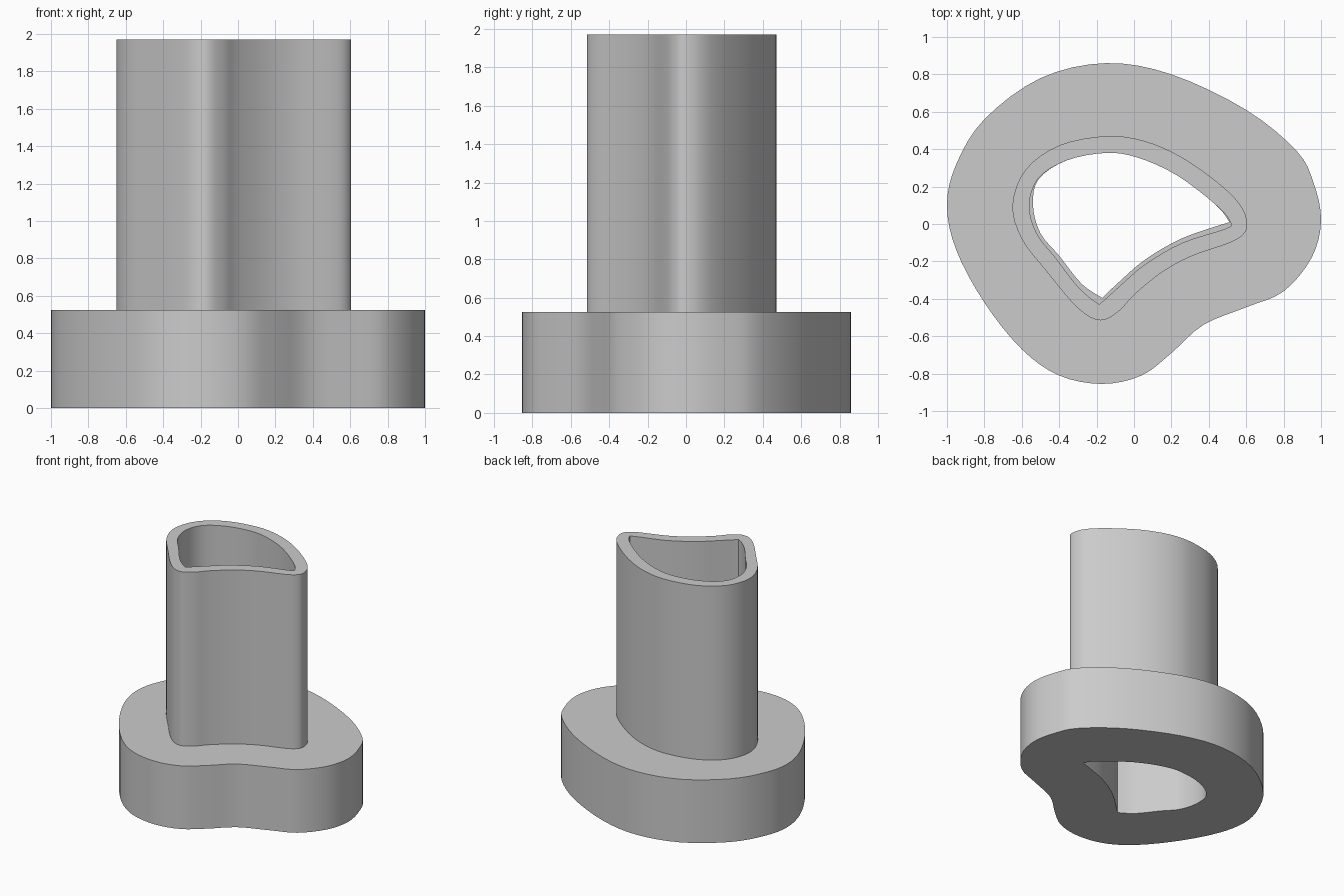
import bpy
import bmesh
from mathutils import Vector

cube = bpy.data.objects.get("Cube")
if cube:
    bpy.data.objects.remove(cube, do_unlink=True)

BASE_TOP = 0.525
TUBE_TOP = 1.97

grey = bpy.data.materials.new("light grey")
grey.use_nodes = True
grey.diffuse_color = (0.6, 0.6, 0.6, 1)
grey.node_tree.nodes["Principled BSDF"].inputs["Base Color"].default_value = grey.diffuse_color


def smooth_loop(points, steps=4):
    """Closed smooth curve through the points; a repeated point makes a sharp corner."""
    pts = [Vector(p) for p in points]
    count = len(pts)
    result = []
    for i in range(count):
        before, start, end, after = (pts[(i + k) % count] for k in (-1, 0, 1, 2))
        if (end - start).length == 0:
            continue
        tangent_in = (end - before) / 2
        tangent_out = (after - start) / 2
        for step in range(steps):
            t = step / steps
            result.append(start * (2 * t**3 - 3 * t**2 + 1)
                          + tangent_in * (t**3 - 2 * t**2 + t)
                          + end * (3 * t**2 - 2 * t**3)
                          + tangent_out * (t**3 - t**2))
    return result


def hollow_prism(name, outline, opening, bottom, top):
    """Upright wall between an outer outline and an opening."""
    bm = bmesh.new()
    rim_edges = []
    for loop in (smooth_loop(outline), smooth_loop(opening)):
        verts = [bm.verts.new((p.x, p.y, bottom)) for p in loop]
        for a, b in zip(verts, verts[1:] + verts[:1]):
            rim_edges.append(bm.edges.new((a, b)))
    # Flat ring, then pulled up into a solid
    bmesh.ops.triangle_fill(bm, use_beauty=True, edges=rim_edges, normal=(0, 0, 1))
    pulled = bmesh.ops.extrude_face_region(bm, geom=bm.faces[:], use_keep_orig=True)
    raised = [g for g in pulled["geom"] if isinstance(g, bmesh.types.BMVert)]
    bmesh.ops.translate(bm, verts=raised, vec=(0, 0, top - bottom))
    bmesh.ops.recalc_face_normals(bm, faces=bm.faces[:])

    mesh = bpy.data.meshes.new(name)
    bm.to_mesh(mesh)
    bm.free()
    mesh.materials.append(grey)
    obj = bpy.data.objects.new(name, mesh)
    bpy.context.collection.objects.link(obj)
    bpy.ops.object.select_all(action="DESELECT")
    obj.select_set(True)
    bpy.context.view_layer.objects.active = obj
    bpy.ops.object.shade_smooth_by_angle(angle=0.6)
    return obj


# Wide foot outline, running anticlockwise from the back
base_outline = [
    (-0.15, 0.86), (-0.5, 0.78), (-0.8, 0.56), (-0.95, 0.32), (-1.0, 0.1),
    (-0.95, -0.14), (-0.8, -0.42), (-0.6, -0.67), (-0.4, -0.81), (-0.17, -0.855),
    (0.04, -0.81), (0.2, -0.69), (0.37, -0.54), (0.6, -0.445), (0.8, -0.36),
    (0.95, -0.18), (1.0, 0.02), (0.96, 0.22), (0.87, 0.39), (0.6, 0.61), (0.2, 0.8),
]
# Sharp-cornered opening through the foot
base_opening = [
    (-0.15, 0.38), (-0.36, 0.34), (-0.51, 0.24), (-0.54, 0.1), (-0.5, -0.05),
    (-0.4, -0.17), (-0.28, -0.32), (-0.17, -0.395), (-0.17, -0.395), (-0.08, -0.31),
    (0.06, -0.19), (0.26, -0.075), (0.51, 0.01), (0.51, 0.01), (0.44, 0.1),
    (0.23, 0.26), (0.02, 0.355),
]
# Tube outline and its slightly wider bore
tube_outline = [
    (-0.15, 0.47), (-0.4, 0.42), (-0.58, 0.29), (-0.65, 0.1), (-0.6, -0.08),
    (-0.47, -0.25), (-0.3, -0.45), (-0.18, -0.515), (-0.08, -0.465), (0.0, -0.38),
    (0.14, -0.265), (0.3, -0.175), (0.5, -0.105), (0.58, -0.06), (0.605, 0.0),
    (0.57, 0.1), (0.45, 0.22), (0.25, 0.36), (0.05, 0.445),
]
tube_bore = [
    (-0.15, 0.38), (-0.36, 0.34), (-0.51, 0.245), (-0.56, 0.1), (-0.52, -0.05),
    (-0.42, -0.18), (-0.3, -0.335), (-0.2, -0.42), (-0.17, -0.415), (-0.08, -0.335),
    (0.06, -0.215), (0.26, -0.1), (0.49, -0.025), (0.515, 0.01), (0.44, 0.1),
    (0.23, 0.26), (0.02, 0.355),
]

hollow_prism("base_flange", base_outline, base_opening, 0, BASE_TOP)
hollow_prism("upright_tube", tube_outline, tube_bore, BASE_TOP, TUBE_TOP)
